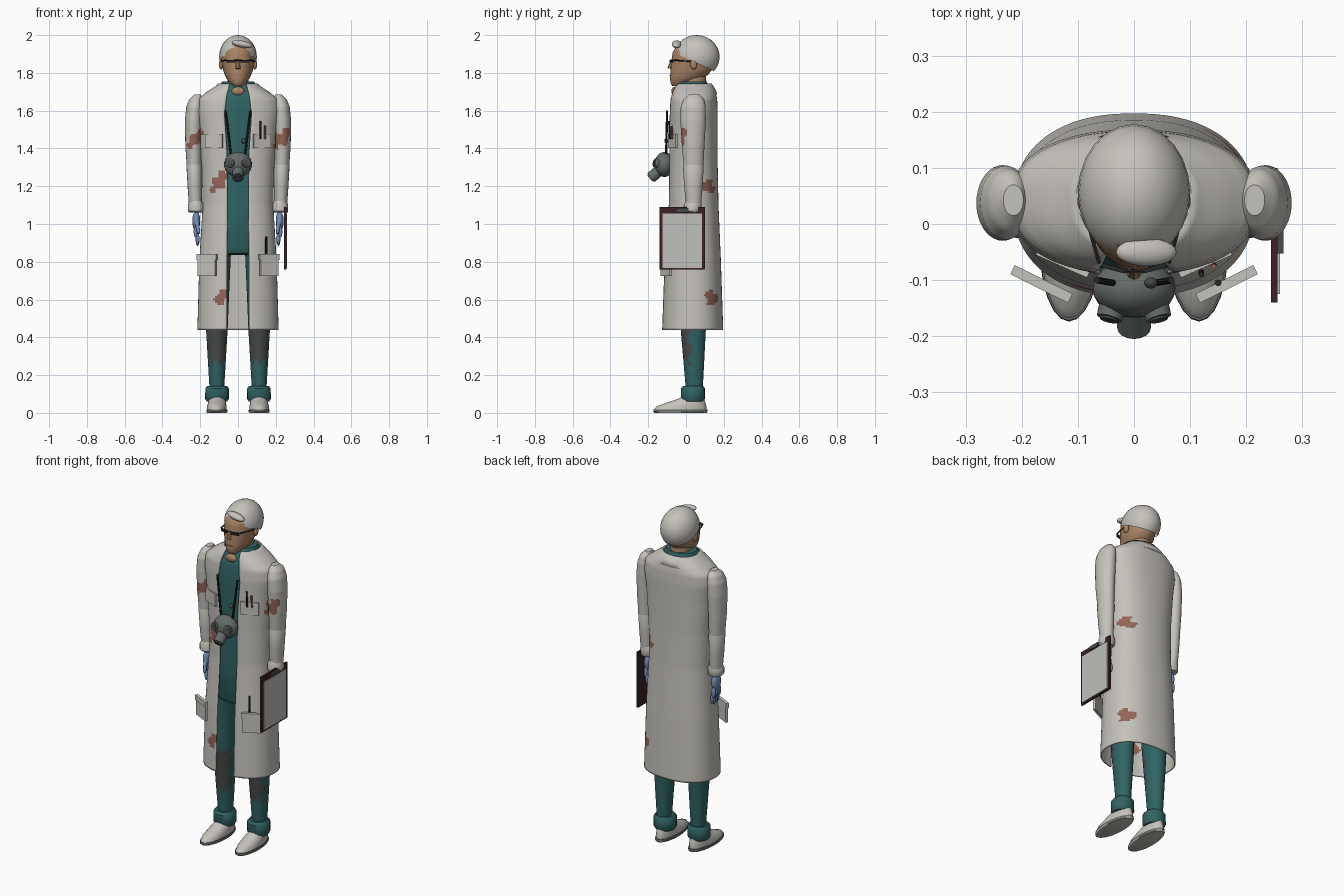
import bpy, bmesh, math
from mathutils import Vector, Matrix

cube = bpy.data.objects.get("Cube")
if cube:
    bpy.data.objects.remove(cube)


def material(name, *rgb):
    m = bpy.data.materials.new(name)
    m.use_nodes = True
    m.diffuse_color = (*rgb, 1)
    bsdf = m.node_tree.nodes["Principled BSDF"]
    bsdf.inputs["Base Color"].default_value = (*rgb, 1)
    bsdf.inputs["Roughness"].default_value = 0.8
    return m


WHITE = material("coat white", .56, .54, .50)
TEAL = material("scrubs teal", .03, .125, .125)
SKIN = material("skin tan", .40, .23, .13)
STAIN = material("stain brown", .30, .13, .095)
CHAR = material("dirt grey", .065, .07, .07)
RUBBER = material("rubber grey", .13, .15, .14)
GLOVE = material("glove blue", .17, .27, .46)
BOARD = material("board maroon", .045, .015, .018)
BLACK = material("black", .02, .02, .022)
PAPER = material("paper grey", .52, .52, .49)


def finish(name, bm, mats, angle=40):
    bmesh.ops.recalc_face_normals(bm, faces=bm.faces)
    me = bpy.data.meshes.new(name)
    bm.to_mesh(me)
    bm.free()
    ob = bpy.data.objects.new(name, me)
    bpy.context.collection.objects.link(ob)
    for m in mats:
        me.materials.append(m)
    bpy.ops.object.select_all(action="DESELECT")
    ob.select_set(True)
    bpy.context.view_layer.objects.active = ob
    bpy.ops.object.shade_smooth_by_angle(angle=math.radians(angle))
    return ob


def sample(rows, z):
    """Interpolate a row of values at height z."""
    for p, q in zip(rows, rows[1:]):
        if z <= q[0] + 1e-6:
            t = (z - p[0]) / (q[0] - p[0])
            return [u + (v - u) * t for u, v in zip(p, q)]
    return rows[-1]


def loft(name, rows, mats, seg=24, steps=0, power=2, cx=0, opening=None, rule=None, turn=0):
    """Stack rounded sections; a row is z, half width, front y, back y, x shift."""
    bm = bmesh.new()
    heights = [r[0] for r in rows]
    if steps:
        lo, hi = heights[0], heights[-1]
        heights = [lo + (hi - lo) * i / steps for i in range(steps + 1)]
    rings = []
    for z in heights:
        _, a, yf, yb, *shift = sample(rows, z)
        mid, b = (yf + yb) / 2, (yb - yf) / 2
        t0 = math.asin((sample(opening, z)[1] / a) ** (power / 2)) if opening else 0
        count = seg + 1 if opening else seg
        ring = []
        for i in range(count):
            t = t0 + (2 * math.pi - 2 * t0) * i / seg
            s, c = math.sin(t), -math.cos(t)
            x = a * math.copysign(abs(s) ** (2 / power), s)
            y = mid + b * math.copysign(abs(c) ** (2 / power), c)
            ring.append(bm.verts.new((cx + (shift[0] if shift else 0) + x, y, z)))
        rings.append(ring)
    for lower, upper in zip(rings, rings[1:]):
        for i in range(seg):
            j = (i + 1) % len(lower)
            bm.faces.new((lower[i], lower[j], upper[j], upper[i]))
    if not opening:
        bm.faces.new(rings[0][::-1])
        bm.faces.new(rings[-1])
    if turn:
        bmesh.ops.rotate(bm, verts=bm.verts, cent=(cx, .04, 0), matrix=Matrix.Rotation(turn, 3, "Z"))
    if rule:
        bm.normal_update()
        for f in bm.faces:
            f.material_index = int(rule(f.calc_center_median(), f.normal))
    return finish(name, bm, mats)


def ball(name, at, size, mat, rot=None, cut=None):
    bm = bmesh.new()
    bmesh.ops.create_uvsphere(bm, u_segments=24, v_segments=14, radius=1)
    m = Matrix.Translation(at) @ (rot or Matrix()) @ Matrix.Diagonal((*size, 1))
    bmesh.ops.transform(bm, matrix=m, verts=bm.verts)
    if cut:
        bmesh.ops.bisect_plane(bm, geom=bm.verts[:] + bm.edges[:] + bm.faces[:], plane_co=cut[0],
                               plane_no=cut[1], clear_inner=True)
    return finish(name, bm, [mat])


def box(name, at, size, mat, turn=0):
    bm = bmesh.new()
    bmesh.ops.create_cube(bm, size=1)
    m = Matrix.Translation(at) @ Matrix.Rotation(turn, 4, "Z") @ Matrix.Diagonal((*size, 1))
    bmesh.ops.transform(bm, matrix=m, verts=bm.verts)
    return finish(name, bm, [mat])


def rod(name, start, end, r1, mat, r2=None, seg=12):
    a, b = Vector(start), Vector(end)
    bm = bmesh.new()
    bmesh.ops.create_cone(bm, cap_ends=True, segments=seg, radius1=r1, radius2=r2 or r1, depth=(b - a).length)
    m = Matrix.Translation((a + b) / 2) @ (b - a).to_track_quat("Z", "Y").to_matrix().to_4x4()
    bmesh.ops.transform(bm, matrix=m, verts=bm.verts)
    return finish(name, bm, [mat])


# Stain blotches: centre and radius
SPOTS = [((-.10, -.08, 1.225), .05), ((-.085, -.11, .615), .042), ((.18, .115, 1.21), .042),
         ((.19, .135, .62), .044), ((.235, -.01, 1.46), .054), ((-.225, -.015, 1.45), .042)]


def stained(p, n):
    for c, r in SPOTS:
        d = p - Vector(c)
        side = d.x + d.y if c[0] > 0 else d.x
        wobble = 1 + .25 * math.sin(90 * p.z + 70 * p.x)
        if d.length < 2.2 * r and (side - .5 * d.z) ** 2 + .6 * d.z ** 2 + .5 * d.y ** 2 < (r * .8 * wobble) ** 2:
            return True
    return False


# Open coat
coat_rows = [(.44, .215, -.13, .197), (.8, .205, -.117, .185), (1.1, .187, -.095, .172),
             (1.3, .192, -.092, .168), (1.5, .208, -.092, .168), (1.6, .222, -.09, .168),
             (1.66, .215, -.085, .165), (1.7, .165, -.075, .158), (1.73, .118, -.06, .145), (1.745, .1, -.045, .13)]
gap = [(.44, .06), (1.2, .056), (1.4, .06), (1.58, .072), (1.68, .06), (1.745, .045)]
coat = loft("coat", coat_rows, [WHITE, STAIN], 90, 110, 2.3, opening=gap, rule=stained)
thick = coat.modifiers.new("thickness", "SOLIDIFY")
thick.thickness = .006
collar = loft("coat_collar", [(1.69, .15, -.045, .165), (1.715, .128, -.045, .155), (1.745, .105, -.03, .135)],
              [WHITE], 40, opening=[(1.69, .08), (1.745, .07)])
collar.modifiers.new("thickness", "SOLIDIFY").thickness = .006

# Scrubs tunic, collar and neck
loft("scrubs_tunic", [(.835, .08, -.03, .1), (.845, .12, -.075, .12), (.875, .15, -.09, .14), (1.1, .165, -.082, .15),
                      (1.5, .185, -.082, .15), (1.64, .18, -.078, .15), (1.7, .12, -.068, .13),
                      (1.735, .095, -.045, .12), (1.755, .085, -.03, .11)], [TEAL], 40, power=2.3)
loft("neck", [(1.68, .06, -.03, .11), (1.8, .055, -.02, .105)], [SKIN])
ball("neckline_skin", (0, -.062, 1.703), (.034, .016, .024), SKIN)

# Head
loft("head", [(1.73, .022, -.072, -.02), (1.745, .042, -.082, .04), (1.775, .064, -.085, .10), (1.81, .078, -.082, .135),
              (1.86, .087, -.078, .15), (1.91, .088, -.07, .155), (1.95, .07, -.045, .13)], [SKIN], 32, 20)
ball("hair", (0, .056, 1.885), (.1, .122, .115), WHITE, cut=((0, .035, 1.862), (0, .42, .9)))
ball("hair_tuft", (.022, -.05, 1.952), (.055, .025, .018), WHITE, Matrix.Rotation(.2, 4, "Y"))
rod("nose", (0, -.07, 1.875), (0, -.086, 1.822), .006, SKIN, .014, 8)
box("mouth", (0, -.084, 1.785), (.04, .006, .004), STAIN)
for s in (-1, 1):
    tag = "left" if s > 0 else "right"
    ball("ear_" + tag, (s * .089, .04, 1.845), (.012, .018, .027), SKIN)
    box("glasses_lens_" + tag, (s * .036, -.079, 1.862), (.044, .008, .015), BLACK, s * .25)
    rod("glasses_arm_" + tag, (s * .062, -.07, 1.868), (s * .091, .035, 1.86), .004, BLACK, seg=6)
rod("glasses_bridge", (-.02, -.084, 1.867), (.02, -.084, 1.867), .003, BLACK, seg=6)


def dirty(p, n):
    return n.y < -.25 + .2 * math.sin(p.z * 60) and .27 + .02 * math.sin(p.x * 150) < p.z < .52


for s in (-1, 1):
    tag = "left" if s > 0 else "right"
    # Trouser leg, cuff and shoe
    loft("leg_" + tag, [(.08, .036, 0, .085), (.15, .04, -.003, .09), (.44, .057, -.028, .105),
                        (.56, .062, -.04, .11), (.86, .075, -.06, .125)], [TEAL, CHAR], 32, 50,
         cx=s * .112, rule=dirty)
    loft("trouser_cuff_" + tag, [(.06, .054, -.018, .09), (.075, .063, -.027, .1), (.13, .062, -.027, .1),
                                 (.143, .052, -.015, .09)], [TEAL], 20, cx=s * .111)
    loft("shoe_sole_" + tag, [(0, .052, -.165, .11), (.007, .056, -.174, .115), (.018, .055, -.172, .113)],
         [RUBBER, WHITE], 24, cx=s * .11, turn=s * .03, rule=lambda p, n: n.z < -.5)
    loft("shoe_" + tag, [(.018, .052, -.168, .108), (.035, .052, -.155, .108), (.055, .047, -.1, .102),
                         (.075, .042, -.04, .096), (.1, .036, -.005, .09)], [WHITE], 24, cx=s * .11, turn=s * .03)
    # Sleeve with elbow fold and cuff
    loft("upper_sleeve_" + tag, [(1.3, .039, -.012, .092, s * .232), (1.42, .044, -.022, .098, s * .235),
                                 (1.55, .047, -.03, .105, s * .234), (1.62, .045, -.028, .104, s * .229),
                                 (1.66, .036, -.012, .095, s * .222), (1.685, .018, .015, .07, s * .215)],
         [WHITE, STAIN], 36, 48, rule=stained)
    loft("lower_sleeve_" + tag, [(1.1, .034, 0, .08, s * .226), (1.2, .038, -.01, .088, s * .229),
                                 (1.31, .041, -.016, .094, s * .232), (1.335, .03, -.005, .085, s * .232)],
         [WHITE], 20)
    loft("sleeve_cuff_" + tag, [(1.06, .034, 0, .075), (1.07, .043, -.012, .083), (1.1, .043, -.012, .083),
                                (1.122, .032, -.002, .08)], [WHITE], 20, cx=s * .223)
    # Gloved hand
    ball("palm_" + tag, (s * .221, .032, 1.015), (.021, .036, .052), GLOVE)
    for i in range(4):
        y = .008 + i * .017
        low = .89 + .008 * abs(i - 1.5)
        ball(f"knuckle_{tag}_{i}", (s * .223, y, .96), (.012, .01, .034), GLOVE)
        ball(f"fingertip_{tag}_{i}", (s * .214, y, low + .02), (.01, .009, .03), GLOVE)
    rod("thumb_" + tag, (s * .218, .01, 1.02), (s * .208, -.018, .95), .012, GLOVE, .008)
    # Pockets
    box("hip_pocket_" + tag, (s * .165, -.105, .78), (.105, .014, .11), WHITE, s * .46)
    box("hip_pocket_band_" + tag, (s * .165, -.107, .825), (.115, .018, .03), WHITE, s * .46)
    box("chest_pocket_" + tag, (s * .127, -.07, 1.44), (.1, .012, .075), WHITE, s * .42)
    # Respirator straps and side filters
    rod("mask_strap_" + tag, (s * .066, -.1, 1.6), (s * .038, -.105, 1.37), .006, BLACK, seg=8)
    rod("mask_filter_" + tag, (s * .032, -.125, 1.315), (s * .044, -.168, 1.325), .026, RUBBER, .023, 16)
    rod("filter_cap_" + tag, (s * .043, -.164, 1.324), (s * .045, -.172, 1.326), .016, CHAR, seg=12)

# Pens
rod("chest_pen", (.12, -.085, 1.45), (.12, -.09, 1.545), .005, BLACK, seg=8)
rod("chest_pen_short", (.142, -.072, 1.45), (.142, -.076, 1.52), .005, STAIN, seg=8)
rod("hip_pen", (.15, -.105, .83), (.15, -.105, .935), .006, BLACK, seg=8)

# Hanging respirator
ball("mask_body", (0, -.115, 1.315), (.074, .052, .066), RUBBER)
rod("mask_snout", (0, -.14, 1.285), (0, -.185, 1.245), .03, RUBBER, .03, 16)
rod("snout_cap", (0, -.178, 1.251), (0, -.19, 1.24), .024, CHAR, .022, 16)
ball("mask_buckle", (.03, -.105, 1.44), (.012, .01, .014), CHAR)

# Clipboard
box("clipboard", (.25, -.02, .925), (.011, .24, .33), BOARD)
box("clipboard_paper", (.257, -.02, .912), (.006, .21, .288), PAPER)
box("clipboard_clip", (.26, -.02, 1.073), (.012, .065, .022), CHAR)
